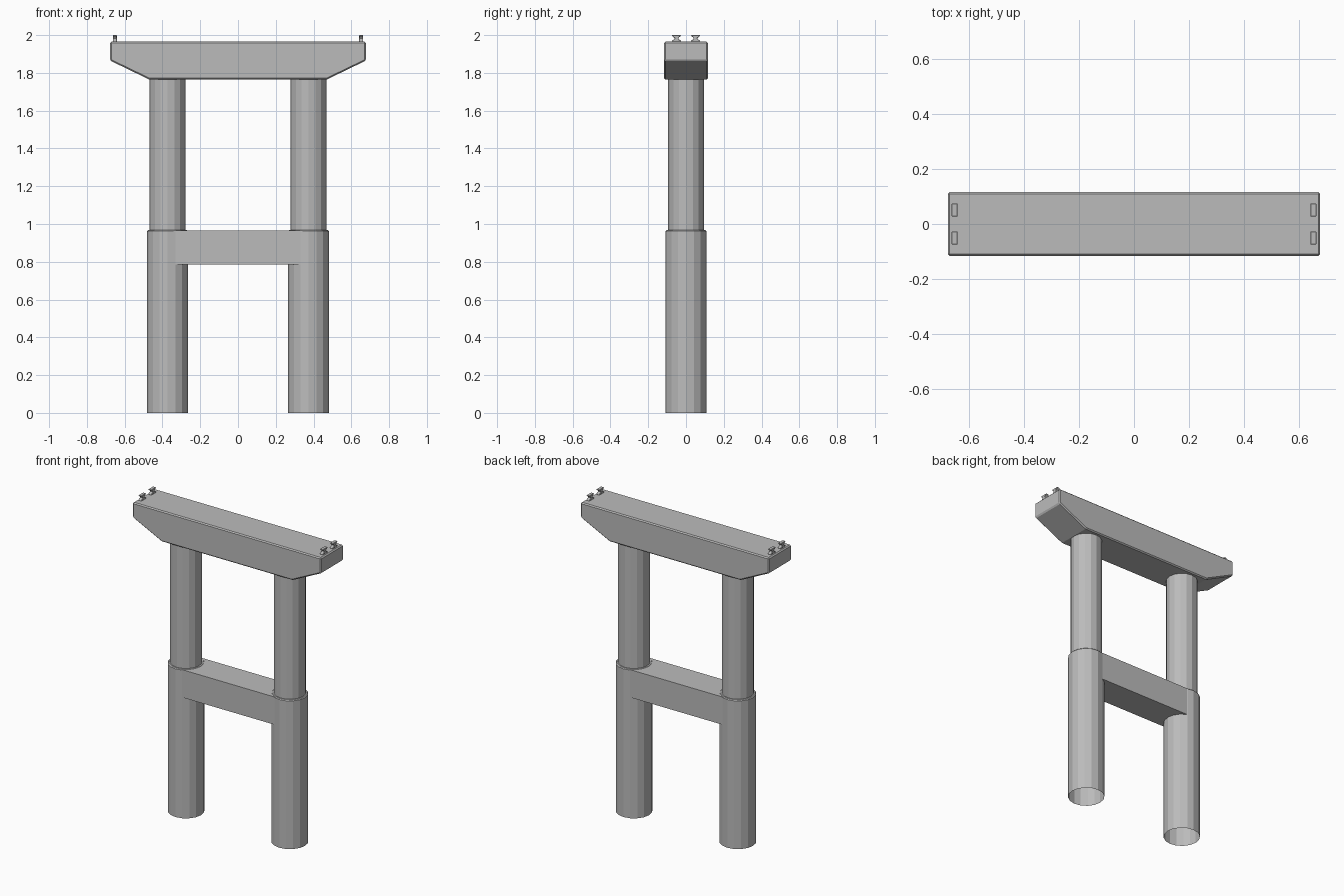
import bpy, bmesh, math

cube = bpy.data.objects.get("Cube")
if cube:
    bpy.data.objects.remove(cube, do_unlink=True)


def material(name, value):
    mat = bpy.data.materials.new(name)
    mat.use_nodes = True
    color = (value, value, value, 1)
    mat.diffuse_color = color
    mat.node_tree.nodes["Principled BSDF"].inputs["Base Color"].default_value = color
    return mat


concrete = material("concrete grey", 0.5)


def finish(name, bm, location=(0, 0, 0), bevel=0, segments=1):
    bmesh.ops.recalc_face_normals(bm, faces=bm.faces)
    mesh = bpy.data.meshes.new(name)
    bm.to_mesh(mesh)
    bm.free()
    mesh.materials.append(concrete)
    obj = bpy.data.objects.new(name, mesh)
    obj.location = location
    bpy.context.collection.objects.link(obj)
    if bevel:
        mod = obj.modifiers.new("edge bevel", 'BEVEL')
        mod.width = bevel
        mod.segments = segments
        mod.limit_method = 'ANGLE'
        mod.angle_limit = math.radians(50)
    return obj


def prism(name, profile, axis, half, location=(0, 0, 0), bevel=0, segments=1):
    """Extrude a (u, z) profile symmetrically along x or y."""
    bm = bmesh.new()
    rings = []
    for d in (-half, half):
        rings.append([bm.verts.new((u, d, z) if axis == 'y' else (d, u, z))
                      for u, z in profile])
    first, last = rings
    bm.faces.new(first)
    bm.faces.new(last)
    n = len(profile)
    for i in range(n):
        j = (i + 1) % n
        bm.faces.new((first[i], first[j], last[j], last[i]))
    return finish(name, bm, location, bevel, segments)


def column(name, x, radius, bottom, top, bevel=0):
    """Sixteen-sided shaft, open at the foot."""
    bm = bmesh.new()
    bmesh.ops.create_cone(bm, cap_ends=True, segments=16, radius1=radius,
                          radius2=radius, depth=top - bottom)
    bm.normal_update()
    foot = [f for f in bm.faces if f.normal.z < -0.9]
    bmesh.ops.delete(bm, geom=foot, context='FACES_ONLY')
    obj = finish(name, bm, (x, 0, (top + bottom) / 2), bevel)
    return obj


# Columns and bearing cleats on both sides
half_cleat = [(0.024, 0), (0.024, 0.006), (0.01, 0.014), (0.01, 0.02),
              (0.024, 0.031), (0.024, 0.035)]
cleat = half_cleat + [(-u, z) for u, z in reversed(half_cleat)]
for side, sx in (("left", 1), ("right", -1)):
    column(side + "_lower_column", sx * 0.373, 0.109, 0, 0.967, 0.005)
    column(side + "_upper_column", sx * 0.373, 0.095, 0.96, 1.77)
    for place, sy in (("front", -1), ("back", 1)):
        prism(side + "_" + place + "_bearing", cleat, 'x', 0.011,
              (sx * 0.652, sy * 0.051, 1.965), 0.003)

# Tie beam between the lower columns
prism("tie_beam", [(-0.373, 0.785), (0.373, 0.785), (0.373, 0.965), (-0.373, 0.965)],
      'y', 0.1005)

# Tapered cap beam
prism("cap_beam", [(-0.47, 1.765), (0.47, 1.765), (0.677, 1.865), (0.677, 1.965),
                   (-0.677, 1.965), (-0.677, 1.865)], 'y', 0.116, bevel=0.007)
